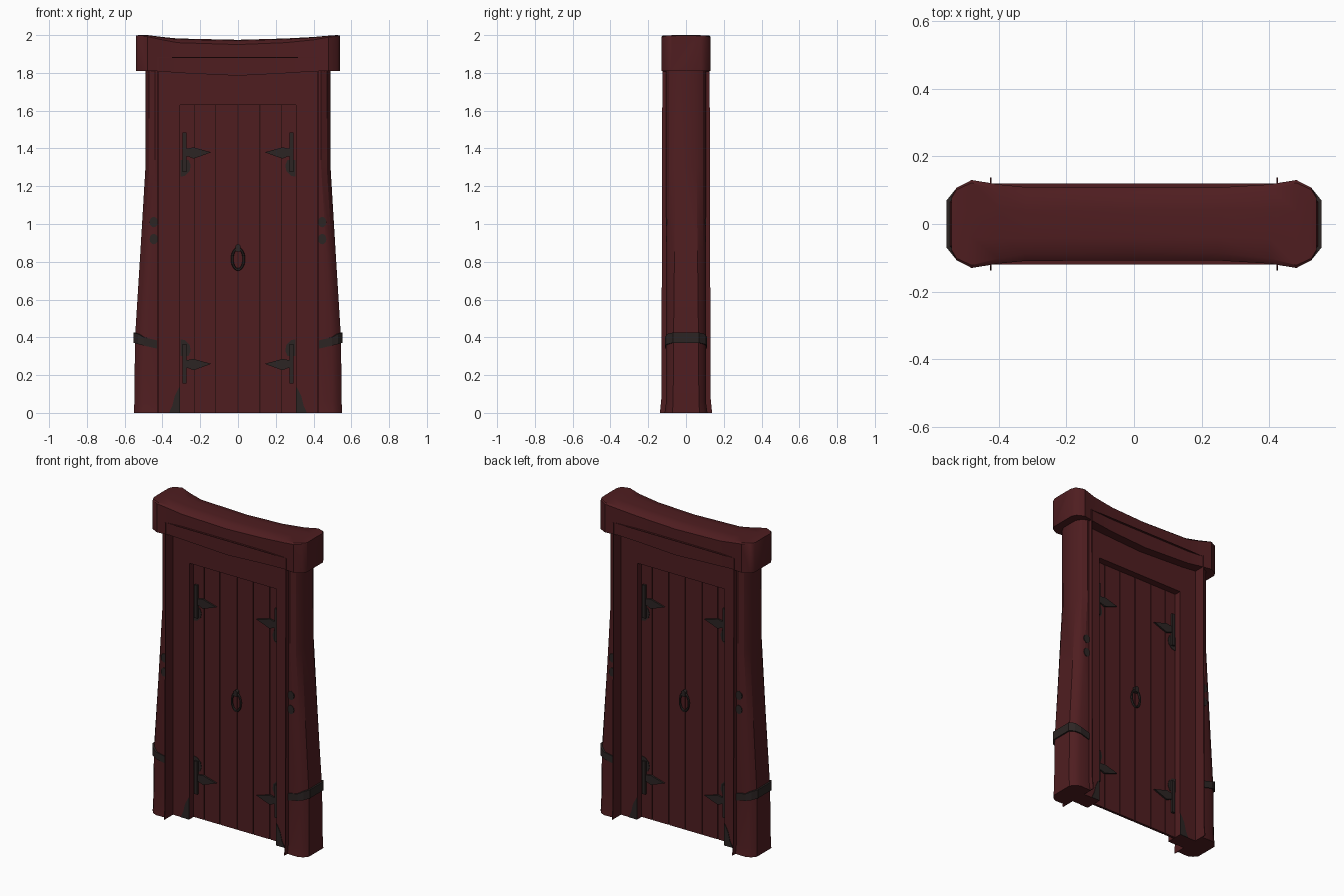
import bpy, bmesh, math
from mathutils import Vector

if "Cube" in bpy.data.objects:
    bpy.data.objects.remove(bpy.data.objects["Cube"])


def material(name, color):
    m = bpy.data.materials.new(name)
    m.diffuse_color = (*color, 1)
    m.use_nodes = True
    m.node_tree.nodes["Principled BSDF"].inputs["Base Color"].default_value = m.diffuse_color
    return m


WOOD = material("dark_red_wood", (0.078, 0.0125, 0.0145))
SEAM = material("seam_shadow_brown", (0.03, 0.006, 0.006))
IRON = material("dark_iron", (0.025, 0.018, 0.017))


def finish(name, bm, mat, smooth=None):
    bmesh.ops.recalc_face_normals(bm, faces=bm.faces)
    me = bpy.data.meshes.new(name)
    bm.to_mesh(me)
    bm.free()
    ob = bpy.data.objects.new(name, me)
    bpy.context.collection.objects.link(ob)
    me.materials.append(mat)
    if smooth:
        bpy.ops.object.select_all(action='DESELECT')
        ob.select_set(True)
        bpy.context.view_layer.objects.active = ob
        bpy.ops.object.shade_smooth_by_angle(angle=math.radians(smooth))
    return ob


def loft(name, rings, mat, smooth=None):
    """Skin a list of closed rings and cap both ends."""
    bm = bmesh.new()
    vs = [[bm.verts.new(p) for p in r] for r in rings]
    n = len(rings[0])
    for a, b in zip(vs, vs[1:]):
        for i in range(n):
            j = (i + 1) % n
            bm.faces.new((a[i], a[j], b[j], b[i]))
    bm.faces.new(vs[0])
    bm.faces.new(vs[-1])
    return finish(name, bm, mat, smooth)


def plate(name, pts, y0, y1, mat):
    """Extrude an x-z outline between two depths."""
    return loft(name, [[(x, y, z) for x, z in pts] for y in (y0, y1)], mat)


def box(name, x0, x1, d, z0, z1, mat):
    return plate(name, [(x0, z0), (x1, z0), (x1, z1), (x0, z1)], -d, d, mat)


# Sagging lintel beam: x, half depth, bottom, top, edge rounding
rings = []
for x, d, b, t, e in [(-.54, .08, 1.81, 1.997, .005), (-.525, .107, 1.81, 2.0, .006),
                      (-.48, .13, 1.81, 2.0, .008), (-.40, .117, 1.808, 1.99, .015),
                      (-.32, .109, 1.80, 1.982, .022), (0, .108, 1.785, 1.975, .025),
                      (.25, .108, 1.798, 1.982, .022), (.40, .117, 1.808, 1.99, .015),
                      (.48, .13, 1.81, 1.997, .008), (.525, .107, 1.81, 2.0, .006),
                      (.54, .08, 1.81, 1.997, .005)]:
    half = [(d, b), (d, t - e), (d - e, t - .2 * e), (.04, t)]
    rings.append([(x, y, z) for y, z in half] + [(x, -y, z) for y, z in reversed(half)])
loft("lintel", rings, WOOD, 35)

# Thin portal board crossing the lintel
box("portal_top", -.425, .425, .12, 1.879, 1.883, WOOD)

# Door surround header and the dark core seen in the plank seams
box("surround_header", -.423, .423, .052, 1.63, 1.88, WOOD)
box("door_core", -.31, .31, .003, 0, 1.64, SEAM)

# Door planks, set deep in the opening
edges = [-.31, -.23, -.12, 0, .115, .23, .31]
for i, (a, b) in enumerate(zip(edges, edges[1:])):
    box(f"door_plank_{i + 1}", a + .003, b - .003, .008, 0, 1.63, WOOD)

for s, side in ((-1, "left"), (1, "right")):
    # Tapering outer post with rounded outer corners: height, outer edge, flat half width, flare
    rings = []
    for z, xo, w, k in [(0, .55, .072, 1.08), (.06, .549, .068, 1), (.4, .545, .066, 1),
                        (.85, .517, .061, 1), (1.3, .49, .056, 1), (1.85, .49, .054, 1)]:
        half = [(.424, .102 * k), (xo - .05, .105 * k), (xo - .02, .09 * k), (xo, w)]
        rings.append([(s * x, y, z) for x, y in half] + [(s * x, -y, z) for x, y in reversed(half)])
    loft(f"post_{side}", rings, WOOD, 30)

    # Thin inner board of the post and the door jamb
    rings = [[(s * x, y, z) for x, y in ((.421, -d), (.426, -d), (.426, d), (.421, d))]
             for z, d in ((0, .138), (.08, .13), (1.883, .125))]
    loft(f"post_inner_board_{side}", rings, WOOD)
    box(f"jamb_{side}", s * .306, s * .423, .052, 0, 1.64, WOOD)

    # Iron band wrapped over the post, dropping towards the door
    path = [(.428, .108, .362), (.497, .112, .378), (.53, .10, .391), (.554, .07, .398)]
    path = path + [(x, -y, z) for x, y, z in reversed(path)]
    rings = []
    for x, y, z in path:
        out = Vector((x - .44, y)).normalized() * .02
        h = .027 if x > .5 else .022
        rings.append([(s * x, y, z - h), (s * x, y, z + h),
                      (s * (x - out.x), y - out.y, z + h), (s * (x - out.x), y - out.y, z - h)])
    loft(f"post_band_{side}", rings, IRON)

    for f, face in ((-1, "front"), (1, "back")):
        tag = f"{side}_{face}"
        # Studs on the post
        for k, z in enumerate((1.01, .92)):
            disc = [(s * .446 + .022 * math.cos(t * math.tau / 12),
                     z + .028 * math.sin(t * math.tau / 12)) for t in range(12)]
            plate(f"post_stud_{k + 1}_{tag}", disc, f * .099, f * .107, IRON)

        # Hinges: pointed strap, upright plate and worn iron patch
        for level, z, up in (("upper", 1.38, -1), ("lower", .26, 1)):
            strap = [(.295, -.02), (.265, -.022), (.235, -.034), (.19, -.018), (.142, 0),
                     (.19, .013), (.235, .026), (.265, .02), (.295, .02)]
            plate(f"{level}_hinge_strap_{tag}", [(s * x, z + h) for x, h in strap],
                  f * .006, f * .018, IRON)
            bar = [(.294, -.105), (.272, -.105), (.272, .105), (.294, .105)]
            plate(f"{level}_hinge_upright_{tag}", [(s * x, z + h) for x, h in bar],
                  f * .006, f * .022, IRON)
            patch = [(.305, .04), (.262, .04), (.25, .07), (.256, .1), (.28, .125), (.305, .13)]
            plate(f"{level}_hinge_patch_{tag}", [(s * x, z + up * h) for x, h in patch],
                  f * .006, f * .011, IRON)

        # Corner plate at the foot of the jamb
        corner = [(.306, 0), (.365, 0), (.347, .04), (.335, .09), (.315, .13), (.306, .14)]
        plate(f"corner_plate_{tag}", [(s * x, z) for x, z in corner], f * .049, f * .055, IRON)

# Ring knocker with its staple on both faces
for f, face in ((-1, "front"), (1, "back")):
    bm = bmesh.new()
    n, m = 24, 6
    vs = []
    for i in range(n):
        a = i * math.tau / n
        vs.append([bm.verts.new(((.031 + .007 * math.cos(b)) * math.cos(a),
                                 f * .017 + .007 * math.sin(b),
                                 .815 + (.056 + .007 * math.cos(b)) * math.sin(a)))
                   for b in (j * math.tau / m for j in range(m))])
    for i in range(n):
        p, q = vs[i], vs[(i + 1) % n]
        for j in range(m):
            k = (j + 1) % m
            bm.faces.new((p[j], p[k], q[k], q[j]))
    finish(f"ring_handle_{face}", bm, IRON, 60)
    staple = [(-.012, .855), (.012, .855), (.014, .885), (0, .895), (-.014, .885)]
    plate(f"ring_staple_{face}", staple, f * .006, f * .028, IRON)
